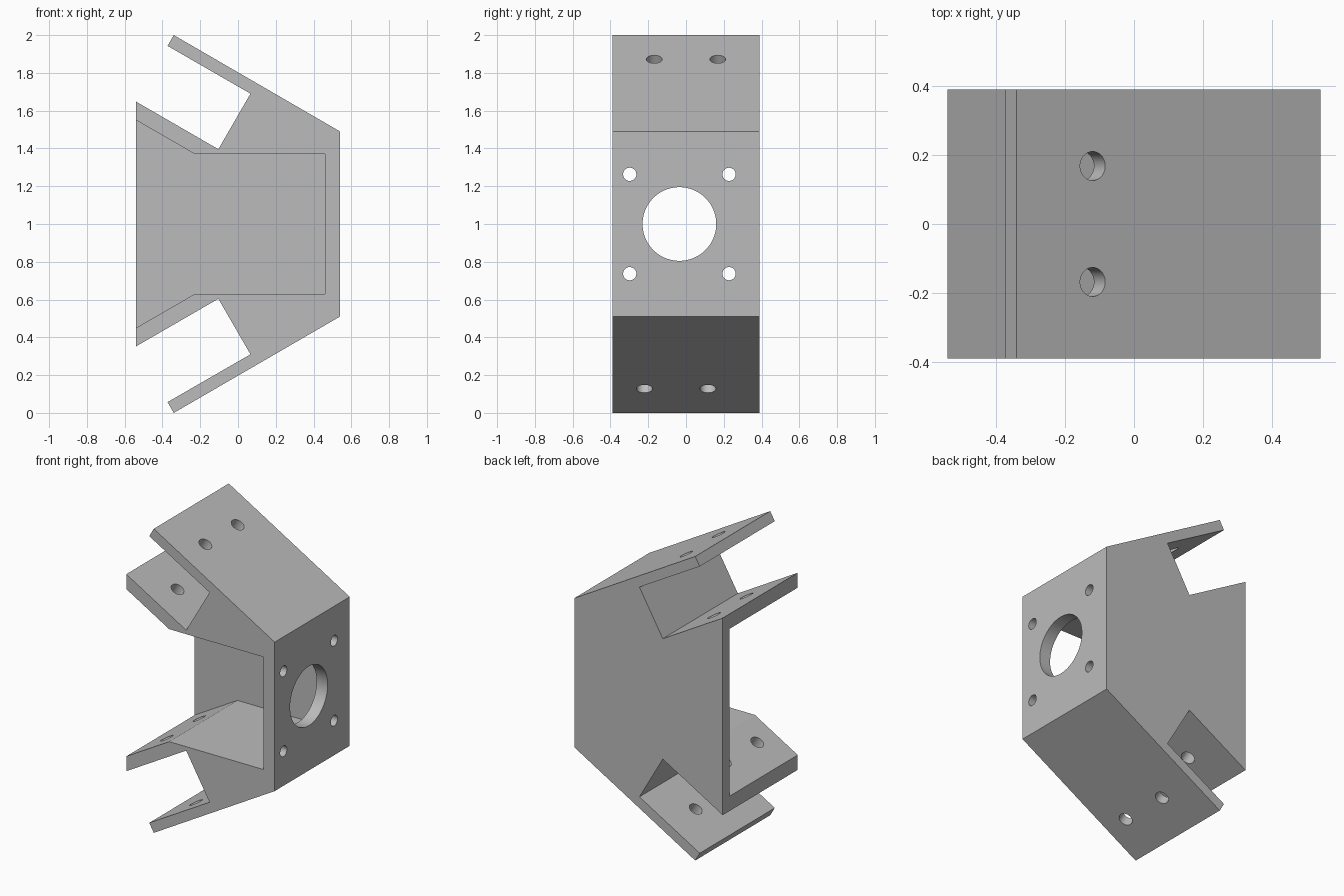
import bpy
import bmesh
from math import radians, sin, cos
from mathutils import Vector

cube = bpy.data.objects.get("Cube")
if cube:
    bpy.data.objects.remove(cube, do_unlink=True)

HALF_DEPTH = 0.39
WALL = 0.07
MID_Z = 1.0

metal = bpy.data.materials.new("plain grey")
metal.use_nodes = True
grey = (0.5, 0.5, 0.5, 1)
metal.diffuse_color = grey
metal.node_tree.nodes["Principled BSDF"].inputs["Base Color"].default_value = grey


def mirrored(upper):
    """Close an upper half profile with its reflection in the middle plane."""
    return upper + [(x, 2 * MID_Z - z) for x, z in reversed(upper)]


def extrude_profile(name, points, y0, y1):
    bm = bmesh.new()
    face = bm.faces.new([bm.verts.new((x, y0, z)) for x, z in points])
    grown = bmesh.ops.extrude_face_region(bm, geom=[face])
    verts = [v for v in grown["geom"] if isinstance(v, bmesh.types.BMVert)]
    bmesh.ops.translate(bm, verts=verts, vec=(0, y1 - y0, 0))
    bmesh.ops.recalc_face_normals(bm, faces=bm.faces)
    mesh = bpy.data.meshes.new(name)
    bm.to_mesh(mesh)
    bm.free()
    obj = bpy.data.objects.new(name, mesh)
    bpy.context.collection.objects.link(obj)
    mesh.materials.append(metal)
    return obj


def drill(name, centre, axis, radius, length, sides=48):
    bpy.ops.mesh.primitive_cylinder_add(vertices=sides, radius=radius,
                                        depth=length, location=centre)
    obj = bpy.context.object
    obj.name = name
    obj.rotation_euler = Vector(axis).to_track_quat("Z", "Y").to_euler()
    obj.data.materials.append(metal)
    return obj


def cut(body, cutter):
    cutter.hide_render = True
    mod = body.modifiers.new(cutter.name, "BOOLEAN")
    mod.operation = "DIFFERENCE"
    mod.solver = "EXACT"
    mod.object = cutter
    bpy.context.view_layer.objects.active = body
    bpy.ops.object.modifier_apply(modifier=mod.name)
    bpy.data.objects.remove(cutter, do_unlink=True)


# Bracket body with slanted slots above and below
outline = mirrored([(0.54, 1.49), (-0.34, 2.0), (-0.373, 1.943), (0.066, 1.69),
                    (-0.104, 1.396), (-0.54, 1.648)])
bracket = extrude_profile("motor_bracket", outline, -HALF_DEPTH, HALF_DEPTH)

# Pocket open at the front and the right side, leaving the back wall
pocket = mirrored([(0.46, 1.37), (-0.228, 1.37), (-0.64, 1.608)])
cut(bracket, extrude_profile("pocket", pocket, -HALF_DEPTH - 0.1, HALF_DEPTH - WALL))

# Central bore and four bolt holes in the end plate
centre_y = -WALL / 2
end_axis = (1, 0, 0)
cut(bracket, drill("bore", (0.5, centre_y, MID_Z), end_axis, 0.195, 0.3, 96))
for dy in (-0.263, 0.263):
    for dz in (-0.263, 0.263):
        cut(bracket, drill("bolt_hole", (0.5, centre_y + dy, MID_Z + dz),
                           end_axis, 0.035, 0.3))

# Pairs of holes through each slanted flange and the arm behind it
slope = radians(30)
for side, shift in ((1, 0), (-1, -0.052)):
    axis = Vector((sin(slope), 0, side * cos(slope)))
    outer = Vector((-0.12, 0, MID_Z + side * 0.872))
    for dy in (-0.168, 0.168):
        spot = outer - axis * 0.23 + Vector((0, dy + shift, 0))
        cut(bracket, drill("flange_hole", spot, axis, 0.042, 0.6))

# Smooth bores, crisp edges
bpy.ops.object.select_all(action="DESELECT")
bracket.select_set(True)
bpy.context.view_layer.objects.active = bracket
bpy.ops.object.shade_smooth_by_angle(angle=radians(25))
